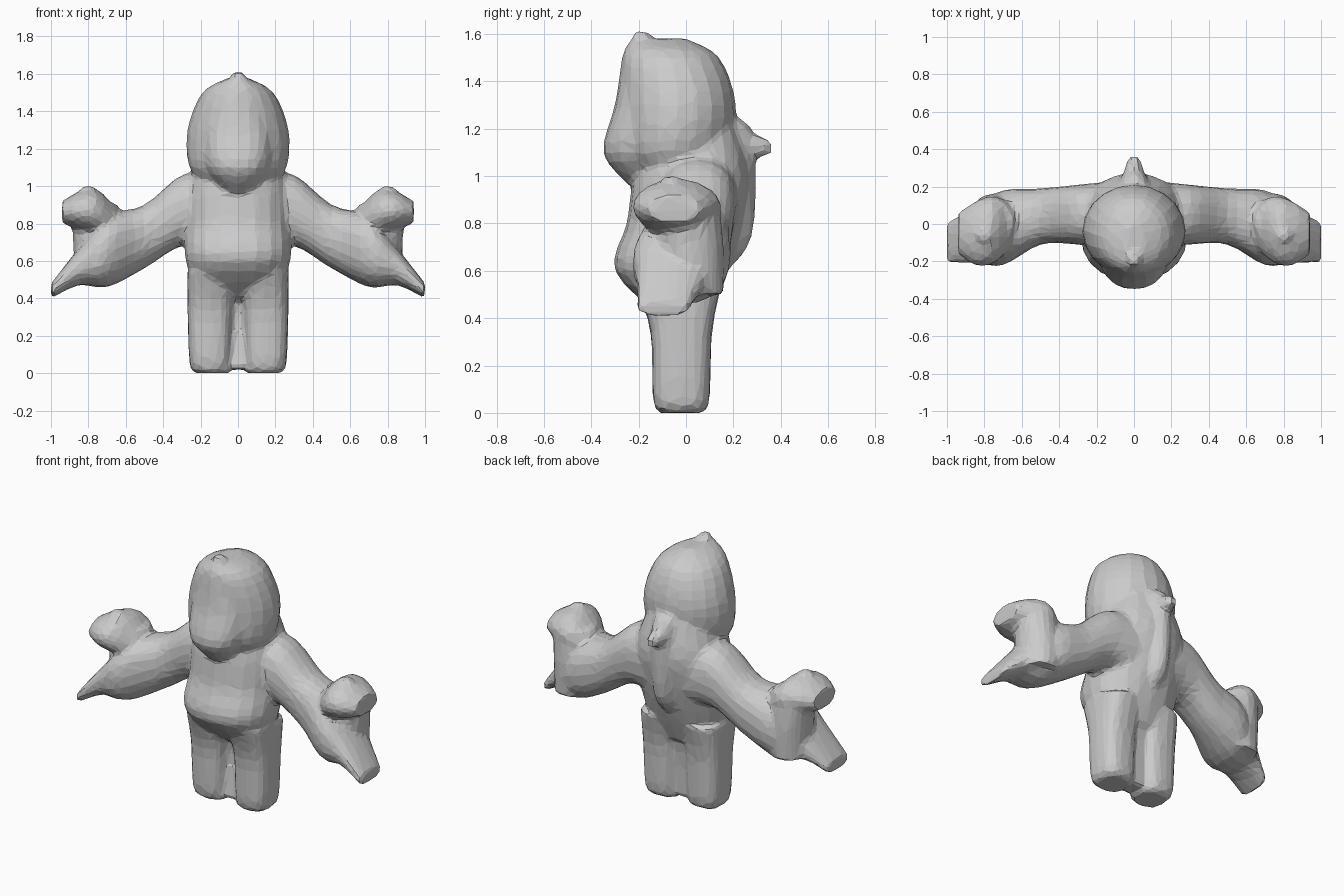
import bpy, bmesh
from math import cos, sin, tau
from mathutils import Vector

if "Cube" in bpy.data.objects:
    bpy.data.objects.remove(bpy.data.objects["Cube"], do_unlink=True)

bm = bmesh.new()
SIDES = 20
STEPS = 4


def flow(rings):
    """Smooth in-between rings along a curve through the given ones."""
    points = [Vector(ring) for ring in rings]
    padded = [points[0]] + points + [points[-1]]
    result = []
    for before, start, end, after in zip(padded, padded[1:], padded[2:], padded[3:]):
        leave, arrive = (end - before) / 2, (after - start) / 2
        for step in range(STEPS):
            t = step / STEPS
            ease = t * t * (3 - 2 * t)
            result.append(start.lerp(end, ease)
                          + leave * t * (1 - t) ** 2 - arrive * t * t * (1 - t))
    return result + [points[-1]]


def rounded(value, power):
    """Bend a circle coordinate towards a squarer outline."""
    return abs(value) ** power * (1 if value >= 0 else -1)


def ring_point(centre, across, along, axis):
    """Point on a ring lying at right angles to the given axis."""
    offsets = {"x": (0, across, along), "y": (across, 0, along), "z": (across, along, 0)}
    return centre + Vector(offsets[axis])


def loft(rings, axis="z", mirror=False, power=1):
    """Closed tube; each ring is (centre x, y, z, radius one, radius two)."""
    for side in ((1, -1) if mirror else (1,)):
        loops = []
        for ring in flow(rings):
            loop = []
            for i in range(SIDES):
                angle = tau * i / SIDES
                point = ring_point(ring.to_3d() if len(ring) == 3 else Vector(ring[:3]),
                                   ring[3] * rounded(cos(angle), power),
                                   ring[4] * rounded(sin(angle), power), axis)
                point.x *= side
                loop.append(bm.verts.new(point))
            loops.append(loop)
        for lower, upper in zip(loops, loops[1:]):
            for i in range(SIDES):
                j = (i + 1) % SIDES
                bm.faces.new((lower[i], lower[j], upper[j], upper[i]))
        bm.faces.new(loops[0])
        bm.faces.new(loops[-1])


def column(rows, **options):
    """Upright loft from rows of (height, half width, front y, back y)."""
    loft([(0, (front + back) / 2, height, width, (back - front) / 2)
          for height, width, front, back in rows], **options)


# Torso with a rounded belly and full back
column([(.4, .2, -.1, .1), (.6, .28, -.3, .18), (.8, .28, -.25, .24),
        (1, .27, -.22, .27), (1.2, .2, -.15, .22)], power=.9)

# Round head
column([(1, .16, -.2, .05), (1.1, .26, -.27, .17), (1.3, .27, -.28, .21),
        (1.5, .19, -.27, .14), (1.58, .05, -.23, 0)])

# Face pushed forward to the chin
column([(.97, .08, -.25, 0), (1.1, .17, -.35, 0), (1.3, .18, -.3, 0),
        (1.5, .12, -.27, 0)], power=.9)

# Knob on the crown
column([(1.5, .07, -.26, -.1), (1.61, .03, -.22, -.16)])

# Ridge down the back and blunt spike at the nape
column([(.6, .03, .1, .17), (.75, .07, .1, .28), (1.15, .08, .1, .29),
        (1.25, .06, .1, .22)])
loft([(0, .2, 1.13, .08, .08), (0, .36, 1.12, .03, .03)], axis="y")

# Legs, with a thin web joining the feet
loft([(.14, -.02, 0, .09, .09), (.15, -.02, .06, .11, .12),
      (.15, -.02, .34, .12, .13), (.14, -.03, .54, .13, .18)],
     mirror=True, power=.7)
column([(.02, .07, -.09, .05), (.3, .06, -.05, .06), (.5, .1, -.1, .1)], power=.6)

# Arms sweeping down into the lower, pointed part of each hand
loft([(.1, .05, .87, .18, .2), (.3, .05, .87, .16, .19), (.5, .04, .73, .15, .17),
      (.7, -.02, .65, .2, .19), (.85, -.06, .57, .15, .1), (1, -.1, .44, .11, .04)],
     axis="x", mirror=True, power=.85)

# Palm standing up behind the curl
loft([(.75, 0, .5, .13, .16), (.76, .02, .7, .12, .14), (.77, .01, .9, .13, .13)],
     mirror=True)

# Upper curled lobe of each hand, with its tip
loft([(.63, 0, .79, .1, .07), (.75, -.03, .86, .18, .12),
      (.85, -.05, .87, .17, .1), (.94, -.05, .86, .11, .06)],
     axis="x", mirror=True)
loft([(.8, -.06, .94, .07, .06), (.8, -.06, 1, .03, .03)], mirror=True)

bmesh.ops.recalc_face_normals(bm, faces=bm.faces[:])
mesh = bpy.data.meshes.new("figure")
bm.to_mesh(mesh)
bm.free()
figure = bpy.data.objects.new("figure", mesh)
bpy.context.collection.objects.link(figure)

# Plain grey all over
grey = bpy.data.materials.new("plain grey")
grey.use_nodes = True
colour = (.6, .6, .6, 1)
grey.diffuse_color = colour
grey.node_tree.nodes["Principled BSDF"].inputs["Base Color"].default_value = colour
mesh.materials.append(grey)

# Fuse the parts into one softly faceted skin
fuse = figure.modifiers.new("fuse", "REMESH")
fuse.mode = "VOXEL"
fuse.voxel_size = .018
soften = figure.modifiers.new("soften", "SMOOTH")
soften.factor = .5
soften.iterations = 3
facet = figure.modifiers.new("facet", "DECIMATE")
facet.ratio = .09
